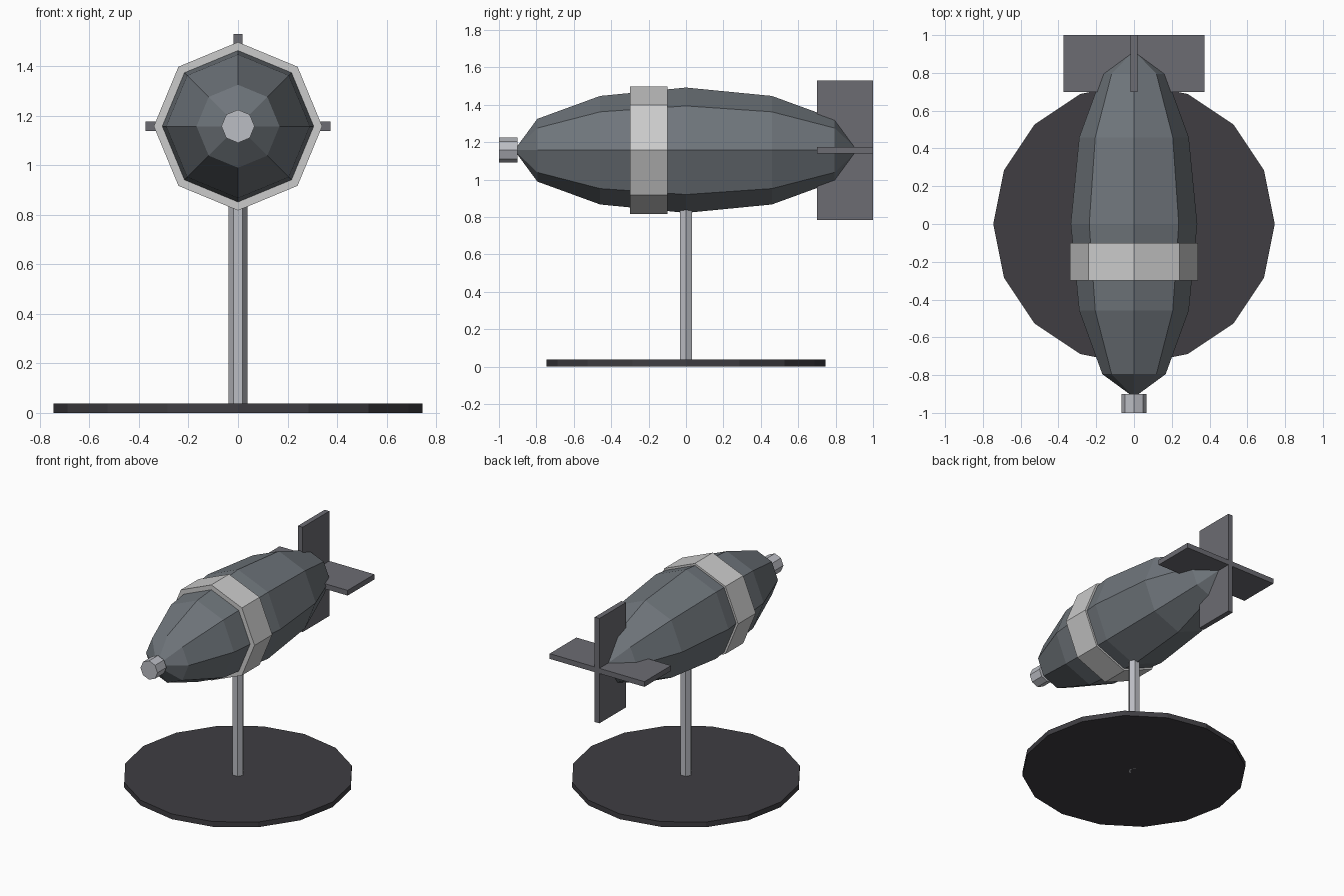
import bpy
from math import pi

if "Cube" in bpy.data.objects:
    bpy.data.objects.remove(bpy.data.objects["Cube"])

AXIS_Z = 1.157                      # height of the hull's long axis
ALONG_Y = (pi / 2, 0, 0)


def finish(name, color):
    ob = bpy.context.object
    ob.name = ob.data.name = name
    bpy.ops.object.transform_apply(location=False, rotation=True, scale=True)
    mat = bpy.data.materials.new(name + "_paint")
    mat.diffuse_color = (*color, 1)
    mat.use_nodes = True
    mat.node_tree.nodes["Principled BSDF"].inputs["Base Color"].default_value = mat.diffuse_color
    ob.data.materials.append(mat)
    return ob


def cylinder(name, sides, radius, depth, loc, color, rot=(0, 0, 0)):
    bpy.ops.mesh.primitive_cylinder_add(vertices=sides, radius=radius, depth=depth,
                                        location=loc, rotation=rot)
    return finish(name, color)


def box(name, size, loc, color):
    bpy.ops.mesh.primitive_cube_add(size=1, location=loc)
    bpy.context.object.scale = size
    return finish(name, color)


HULL = (0.16, 0.18, 0.20)
FIN = (0.15, 0.15, 0.17)
BAND = (0.55, 0.55, 0.54)
METAL = (0.5, 0.51, 0.55)
BASE = (0.05, 0.048, 0.055)

# Display stand: round base and hexagonal post running up into the hull
cylinder("stand_base", 16, 0.745, 0.037, (0, 0, 0.0185), BASE)
cylinder("stand_post", 6, 0.0375, 0.9, (0, 0, 0.45), METAL, (0, 0, pi / 2))

# Hull: eight-sided stretched sphere lying along y
bpy.ops.mesh.primitive_uv_sphere_add(segments=8, ring_count=6, radius=1,
                                     location=(0, 0, AXIS_Z), rotation=ALONG_Y)
bpy.context.object.scale = (0.335, 0.335, 0.918)
finish("hull", HULL)

# Band around the hull and nose cap
cylinder("hull_band", 8, 0.34, 0.2, (0, -0.2, AXIS_Z), BAND, ALONG_Y)
cylinder("nose_cap", 8, 0.067, 0.1, (0, -0.95, AXIS_Z), METAL, ALONG_Y)

# Crossed tail fins
box("vertical_fin", (0.037, 0.3, 0.746), (0, 0.85, AXIS_Z), FIN)
box("horizontal_fin", (0.746, 0.3, 0.037), (0, 0.85, AXIS_Z), FIN)
